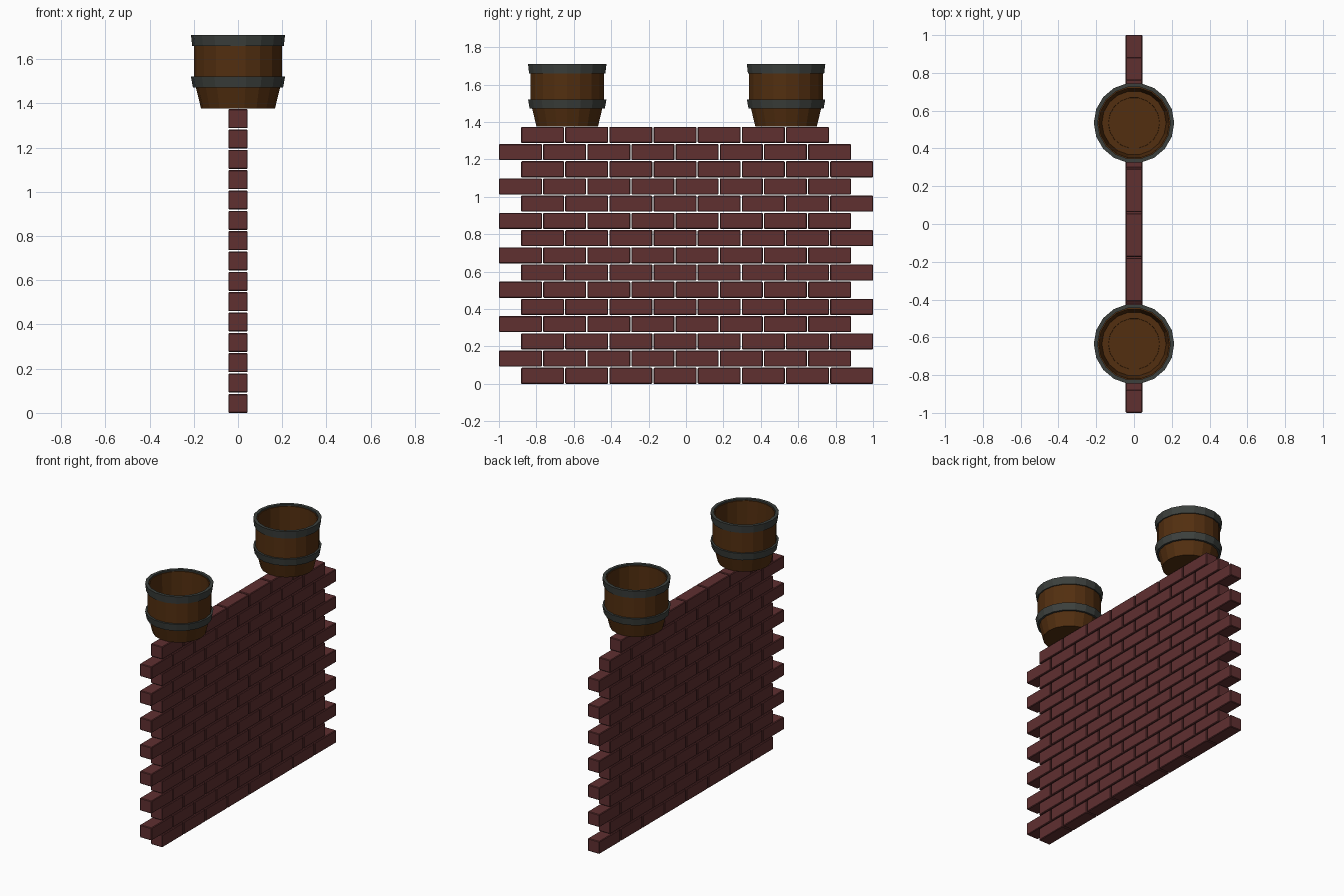
import bpy, bmesh, math
from mathutils import Matrix

if "Cube" in bpy.data.objects:
    bpy.data.objects.remove(bpy.data.objects["Cube"])


def material(name, rgb):
    m = bpy.data.materials.new(name)
    m.diffuse_color = (*rgb, 1)
    m.use_nodes = True
    m.node_tree.nodes["Principled BSDF"].inputs["Base Color"].default_value = m.diffuse_color
    return m


BRICK = material("brick red", (0.115, 0.029, 0.030))
WOOD = material("barrel wood", (0.085, 0.028, 0.005))
IRON = material("iron grey", (0.045, 0.051, 0.046))


def add_object(name, bm, mat):
    bmesh.ops.recalc_face_normals(bm, faces=bm.faces)
    me = bpy.data.meshes.new(name)
    bm.to_mesh(me)
    bm.free()
    me.materials.append(mat)
    ob = bpy.data.objects.new(name, me)
    bpy.context.collection.objects.link(ob)
    return ob


def lathe(name, profile, mat, y, closed=False, sides=18):
    """Spin (radius, z) points around a vertical axis at (0, y); ends are capped if open."""
    bm = bmesh.new()
    rings = []
    for r, z in profile:
        rings.append([bm.verts.new((r * math.cos(2 * math.pi * i / sides),
                                    y + r * math.sin(2 * math.pi * i / sides), z))
                      for i in range(sides)])
    pairs = list(zip(rings, rings[1:]))
    if closed:
        pairs.append((rings[-1], rings[0]))
    for a, b in pairs:
        for i in range(sides):
            j = (i + 1) % sides
            bm.faces.new((a[i], a[j], b[j], b[i]))
    if not closed:
        bm.faces.new(rings[0])
        bm.faces.new(rings[-1])
    return add_object(name, bm, mat)


# Brick wall: 15 courses in running bond, the top course one brick short
ROWS, PITCH_Y, PITCH_Z, GAP = 15, 0.2361, 0.0920, 0.006
DEPTH, LENGTH, HEIGHT = 0.088, PITCH_Y - GAP, PITCH_Z - GAP
bm = bmesh.new()
for row in range(ROWS):
    start = -1.0 + (PITCH_Y / 2 if row % 2 == 0 else 0)
    for k in range(7 if row == ROWS - 1 else 8):
        centre = (0, start + k * PITCH_Y + LENGTH / 2, row * PITCH_Z + HEIGHT / 2)
        bmesh.ops.create_cube(bm, size=1, matrix=Matrix.Translation(centre)
                              @ Matrix.Diagonal((DEPTH, LENGTH, HEIGHT, 1)))
bmesh.ops.bevel(bm, geom=bm.edges[:], offset=0.004, segments=1, affect='EDGES')
add_object("brick_wall", bm, BRICK)

# Two open half barrels standing on the wall
for side, y in (("front", -0.635), ("back", 0.535)):
    # Wooden tub: outside, rim, inside and stepped floor
    lathe(side + "_barrel_tub",
          [(0.167, 1.376), (0.191, 1.475), (0.200, 1.520), (0.200, 1.700),
           (0.186, 1.700), (0.184, 1.520), (0.170, 1.425),
           (0.136, 1.425), (0.135, 1.420)], WOOD, y)
    # Iron hoops, slightly wider at the top
    lathe(side + "_barrel_top_hoop",
          [(0.207, 1.660), (0.213, 1.710), (0.192, 1.710), (0.192, 1.660)], IRON, y, True)
    lathe(side + "_barrel_middle_hoop",
          [(0.204, 1.472), (0.213, 1.521), (0.194, 1.521), (0.188, 1.472)], IRON, y, True)
